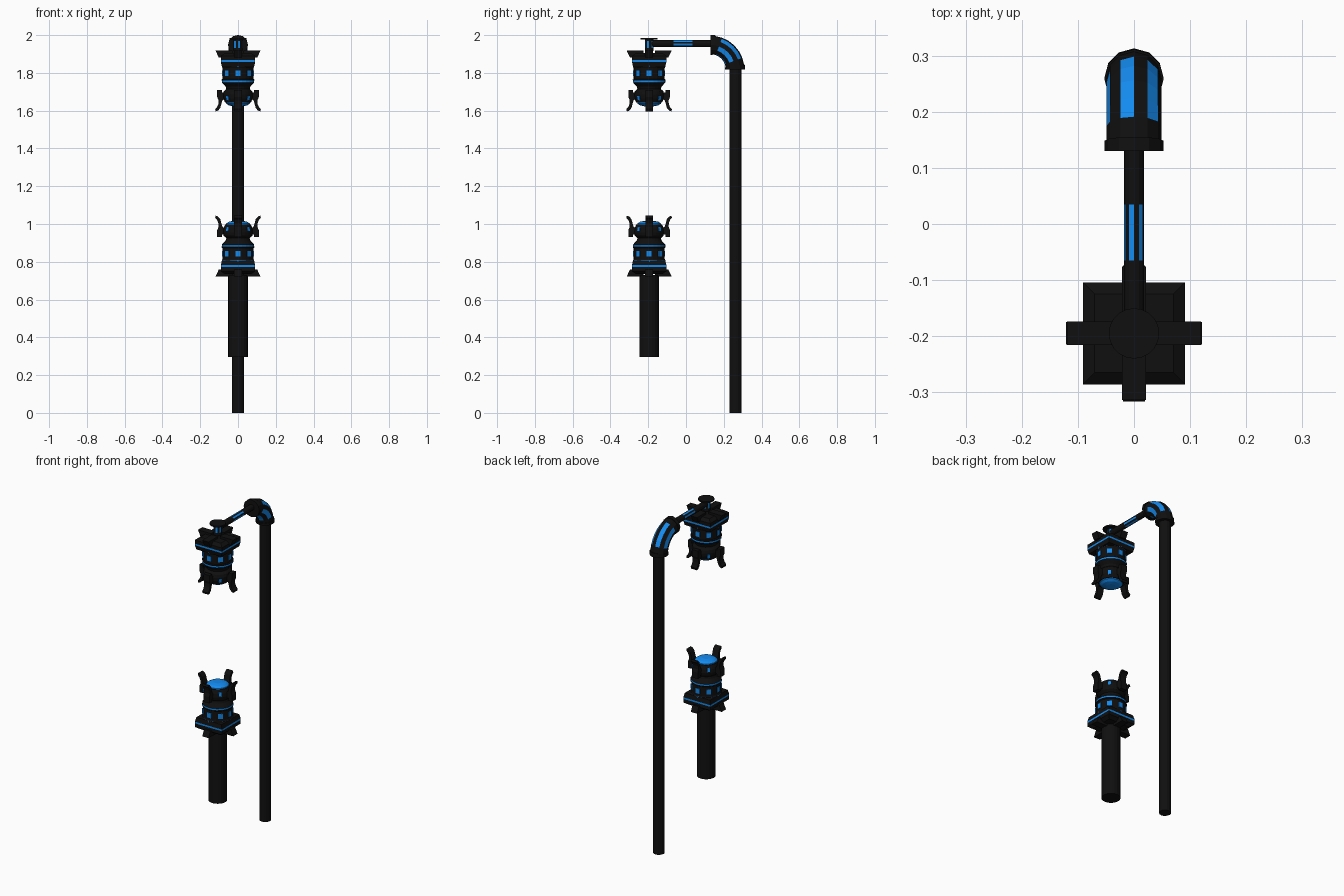
import bpy, bmesh, math
from mathutils import Matrix, Vector

if "Cube" in bpy.data.objects:
    bpy.data.objects.remove(bpy.data.objects["Cube"])


def material(name, color):
    m = bpy.data.materials.new(name)
    m.diffuse_color = color
    m.use_nodes = True
    m.node_tree.nodes["Principled BSDF"].inputs["Base Color"].default_value = m.diffuse_color
    return m


BLACK = material("black_metal", (0.005, 0.005, 0.005, 1))
BLUE = material("blue_glow", (0.007, 0.26, 0.87, 1))
YC = -0.195      # y of the lamp head axis
MIRROR_Z = 1.32  # plane between lower and upper heads


def finish(name, bm, matrix=None, flip=False):
    if matrix:
        bm.transform(matrix)
    if flip:
        for v in bm.verts:
            v.co.z = 2 * MIRROR_Z - v.co.z
    bmesh.ops.recalc_face_normals(bm, faces=bm.faces[:])
    me = bpy.data.meshes.new(name)
    bm.to_mesh(me)
    bm.free()
    me.materials.append(BLACK)
    me.materials.append(BLUE)
    ob = bpy.data.objects.new(name, me)
    bpy.context.collection.objects.link(ob)
    return ob


def skin(bm, rings, is_blue):
    """Bridge rings of points into a capped tube; is_blue(segment, side)."""
    vs = [[bm.verts.new(p) for p in ring] for ring in rings]
    n = len(vs[0])
    for i in range(len(vs) - 1):
        for j in range(n):
            k = (j + 1) % n
            f = bm.faces.new((vs[i][j], vs[i][k], vs[i + 1][k], vs[i + 1][j]))
            f.material_index = int(is_blue(i, j))
    bm.faces.new(vs[0])
    return bm.faces.new(vs[-1])


def lathe(name, profile, n=20, y=YC, blue=lambda i, j: False, phase=0.0,
          top_blue=False, flip=False):
    bm = bmesh.new()
    rings = [[(r * math.cos(phase + 2 * math.pi * j / n),
               r * math.sin(phase + 2 * math.pi * j / n), z)
              for j in range(n)] for r, z in profile]
    top = skin(bm, rings, blue)
    top.material_index = int(top_blue)
    return finish(name, bm, Matrix.Translation((0, y, 0)), flip)


def radial_prisms(name, profile, width, angles, blue=0, flip=False):
    """Extrude an (r, z) outline sideways and repeat it around the head axis."""
    bm = bmesh.new()
    for a in angles:
        rot = Matrix.Rotation(math.radians(a), 3, 'Z')
        sides = [[bm.verts.new(rot @ Vector((r, s * width / 2, z)))
                  for r, z in profile] for s in (-1, 1)]
        bm.faces.new(sides[0])
        bm.faces.new(sides[1])
        for i in range(len(profile)):
            k = (i + 1) % len(profile)
            bm.faces.new((sides[0][i], sides[0][k], sides[1][k], sides[1][i]))
    for f in bm.faces:
        f.material_index = blue
    return finish(name, bm, Matrix.Translation((0, YC, 0)), flip)


# Tall pole and the short post under the lower head
lathe("pole", [(0.033, 0), (0.033, 1.83)], 16, 0.262)
lathe("lower_post", [(0.052, 0.295), (0.052, 0.73)], 20)

# Elbow with collars and blue strips on every other side
bm = bmesh.new()
stations = [(0, .053), (8, .053), (8, .049), (20, .049), (32, .049), (45, .049),
            (58, .049), (70, .049), (82, .049), (82, .053), (90, .053)]
rings = []
for deg, r in stations:
    t = math.radians(deg)
    radial = Vector((0, math.cos(t), math.sin(t)))
    rings.append([Vector((0, 0.13, 1.818)) + radial * (0.13 + r * math.sin(math.pi * j / 6))
                  + Vector((r * math.cos(math.pi * j / 6), 0, 0)) for j in range(12)])
skin(bm, rings, lambda i, j: 3 <= i <= 6 and j % 2 == 1)
finish("elbow", bm)

# Horizontal arm with a striped middle
bm = bmesh.new()
rings = [[(0.018 * math.cos(math.pi * j / 6), y, 1.955 + 0.018 * math.sin(math.pi * j / 6))
          for j in range(12)] for y in (YC, -0.065, 0.035, 0.14)]
skin(bm, rings, lambda i, j: i == 1 and j % 2 == 1)
finish("arm", bm)

# Hub and cap above the upper head
lathe("hub", [(.023, 1.915), (.023, 1.932), (.023, 1.97), (.023, 1.98)], 12,
      blue=lambda i, j: i == 1 and j % 2 == 1)
lathe("hub_cap", [(0.045, 1.977), (0.045, 1.985)], 20)

# Two identical heads, the upper one turned over
for label, flip in (("lower", False), ("upper", True)):
    quarter = (0, 90, 180, 270)
    eighth = [45 * i for i in range(8)]

    # Square base block with blue seams
    s = math.sqrt(2)
    lathe(label + "_base_block",
          [(.07 * s, .735), (.091 * s, .75), (.091 * s, .772), (.091 * s, .782),
           (.088 * s, .795), (.085 * s, .808)], 4,
          blue=lambda i, j: i == 2, phase=math.pi / 4, flip=flip)
    radial_prisms(label + "_base_tabs",
                  [(.03, .722), (.119, .722), (.102, .758), (.03, .758)],
                  0.042, quarter, flip=flip)

    # Round body with blue rings and a pinched neck
    body = [(.087, .78), (.087, .80), (.085, .809), (.082, .815), (.082, .872), (.087, .876),
            (.086, .881), (.086, .89), (.08, .897), (.066, .912), (.062, .925),
            (.076, .938), (.08, .955), (.078, .975), (.068, .998)]
    lathe(label + "_body", body, 24, blue=lambda i, j: i in (1, 6), flip=flip)
    radial_prisms(label + "_body_lights",
                  [(.07, .827), (.085, .827), (.085, .857), (.07, .857)],
                  0.026, eighth, 1, flip)
    radial_prisms(label + "_neck_lights",
                  [(.06, .962), (.082, .962), (.078, .985), (.06, .985)],
                  0.016, [a + 45 for a in quarter], 1, flip)

    # Glowing shallow lens
    lathe(label + "_lens", [(.064, .99), (.062, 1.003), (.048, 1.012), (.025, 1.017)],
          24, blue=lambda i, j: True, top_blue=True, flip=flip)

    # Four outward-curling claws
    claw = [(.07, .945), (.086, .945), (.086, .93), (.110, .93), (.110, .968),
            (.103, .985), (.104, 1.005), (.111, 1.022), (.121, 1.032), (.118, 1.044),
            (.106, 1.04), (.094, 1.026), (.087, 1.0), (.082, .985), (.07, .978)]
    radial_prisms(label + "_claws", claw, 0.04, quarter, flip=flip)
